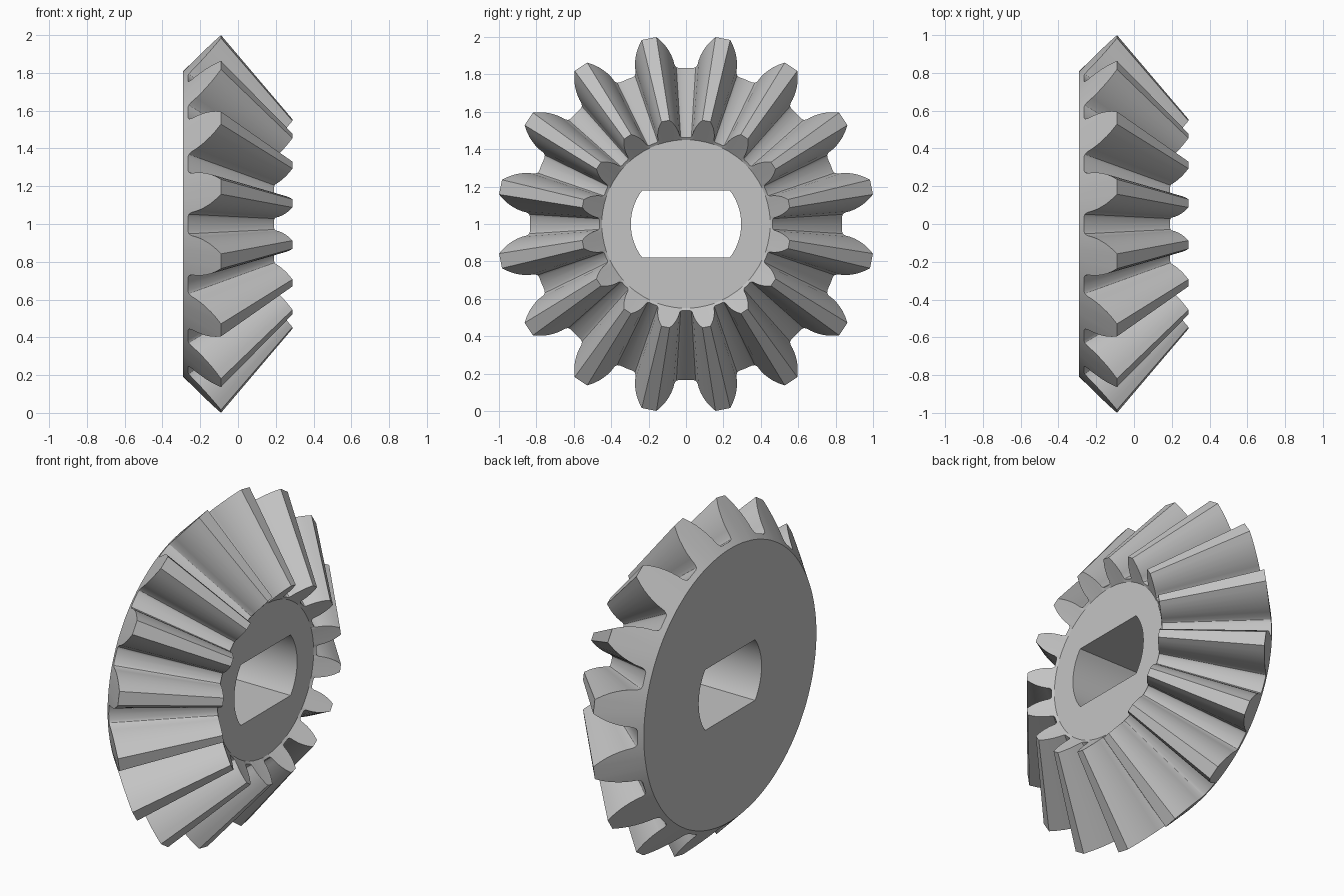
import bpy, bmesh
from math import sin, cos, pi, asin

cube = bpy.data.objects.get("Cube")
if cube:
    bpy.data.objects.remove(cube)

TEETH = 16
APEX = 0.76                      # point on the axis where all teeth converge
SHRINK = 0.555                   # small tooth end relative to the large end
ROOT_X, ROOT_R = -0.265, 0.835
TIP_X, TIP_R = -0.09, 1.012

steel = bpy.data.materials.new("grey_steel")
steel.use_nodes = True
steel.diffuse_color = (0.55, 0.55, 0.55, 1)
steel.node_tree.nodes["Principled BSDF"].inputs["Base Color"].default_value = (0.55, 0.55, 0.55, 1)


def make_object(name, bm):
    bmesh.ops.recalc_face_normals(bm, faces=bm.faces[:])
    mesh = bpy.data.meshes.new(name)
    bm.to_mesh(mesh)
    bm.free()
    obj = bpy.data.objects.new(name, mesh)
    bpy.context.collection.objects.link(obj)
    mesh.materials.append(steel)
    return obj


def bridge(bm, a, b):
    for i in range(len(a)):
        j = (i + 1) % len(a)
        bm.faces.new((a[i], a[j], b[j], b[i]))


# Tooth flank: (height from root to tip, half width), with a root fillet
flank = [(0, 0.125), (0.03, 0.113), (0.1, 0.106), (0.25, 0.104), (0.4, 0.099),
         (0.55, 0.09), (0.7, 0.078), (0.85, 0.061), (1, 0.04)]

# Large-end outline as (x, radius, angle), all lying on the back cone
outline = []
for k in range(TEETH):
    centre = (k + 0.5) * 2 * pi / TEETH
    outline.append((ROOT_X, ROOT_R, centre - pi / TEETH))
    for side, points in ((-1, flank), (1, flank[::-1])):
        for t, w in points:
            r = ROOT_R + t * (TIP_R - ROOT_R)
            x = ROOT_X + t * (TIP_X - ROOT_X)
            outline.append((x, r, centre + side * asin(w / r)))

# Gear body: back rim, large tooth ends, small tooth ends, front rim
bm = bmesh.new()


def ring(points):
    return [bm.verts.new((x, r * sin(a), 1 + r * cos(a))) for x, r, a in points]


back = ring([(-0.29, 0.81, a) for x, r, a in outline])
large = ring(outline)
small = ring([(APEX + SHRINK * (x - APEX), r * SHRINK, a) for x, r, a in outline])
front = ring([(0.182, 0.45, a) for x, r, a in outline])
for first, second in ((back, large), (large, small), (small, front)):
    bridge(bm, first, second)
bm.faces.new(back)
bm.faces.new(front)
gear = make_object("bevel_gear", bm)

# Shaft hole: round with two flats
BORE_R, FLAT = 0.295, 0.18
corner = asin(FLAT / BORE_R)
STEPS = 16
arc = [-corner + 2 * corner * i / STEPS for i in range(STEPS + 1)]
angles = arc + [a + pi for a in arc]
bm = bmesh.new()
ends = [[bm.verts.new((x, BORE_R * cos(a), 1 + BORE_R * sin(a))) for a in angles]
        for x in (-0.5, 0.5)]
bridge(bm, *ends)
for end in ends:
    bm.faces.new(end)
cutter = make_object("shaft_hole_cutter", bm)
cutter.hide_render = True

cut = gear.modifiers.new("shaft_hole", 'BOOLEAN')
cut.operation = 'DIFFERENCE'
cut.solver = 'EXACT'
cut.object = cutter
bpy.ops.object.select_all(action='DESELECT')
gear.select_set(True)
bpy.context.view_layer.objects.active = gear
bpy.ops.object.modifier_apply(modifier=cut.name)
bpy.data.objects.remove(cutter)

# Smooth flanks with crisp edges
bpy.ops.object.shade_smooth_by_angle(angle=pi / 6)
